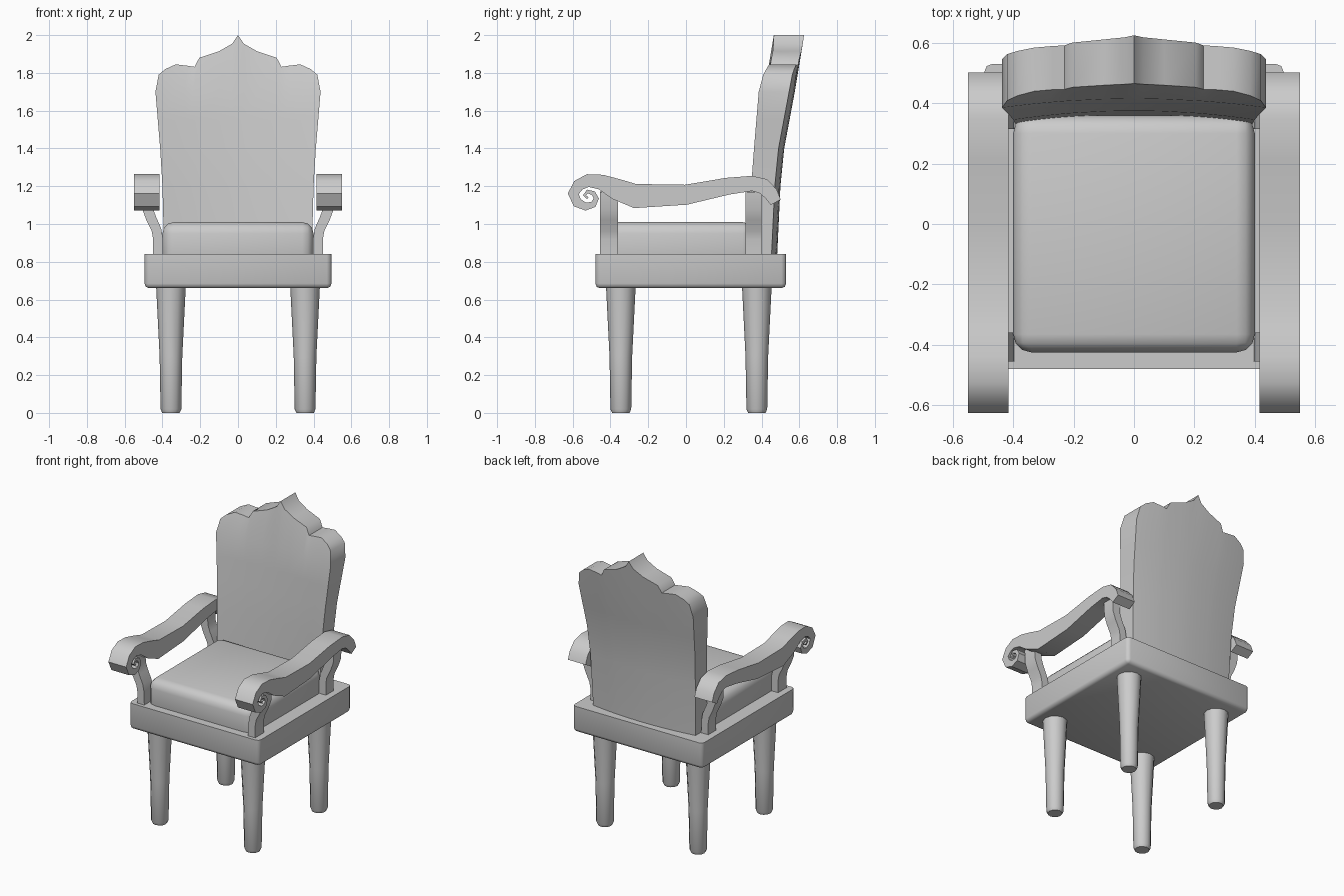
import bpy, bmesh, math
from mathutils import Vector

if "Cube" in bpy.data.objects:
    bpy.data.objects.remove(bpy.data.objects["Cube"])


def finish(bm, name, mirror=False, angle=40):
    bmesh.ops.recalc_face_normals(bm, faces=bm.faces)
    me = bpy.data.meshes.new(name)
    bm.to_mesh(me)
    bm.free()
    ob = bpy.data.objects.new(name, me)
    bpy.context.collection.objects.link(ob)
    bpy.ops.object.select_all(action='DESELECT')
    ob.select_set(True)
    bpy.context.view_layer.objects.active = ob
    bpy.ops.object.shade_smooth_by_angle(angle=math.radians(angle))
    if mirror:
        ob.modifiers.new("Mirror", 'MIRROR')
    return ob


def loft(bm, rings):
    """Skin equal-length closed rings and cap both ends."""
    vs = [[bm.verts.new(p) for p in r] for r in rings]
    n = len(vs[0])
    for a, b in zip(vs, vs[1:]):
        for i in range(n):
            j = (i + 1) % n
            bm.faces.new((a[i], a[j], b[j], b[i]))
    return vs


def rounded_box(name, lo, hi, width, segs, skip_top=False):
    bm = bmesh.new()
    bmesh.ops.create_cube(bm, size=1)
    for v in bm.verts:
        v.co = [(l + h) / 2 + c * (h - l) for l, h, c in zip(lo, hi, v.co)]
    edges = [e for e in bm.edges
             if not (skip_top and all(v.co.z > hi[2] - 1e-4 for v in e.verts))]
    bmesh.ops.bevel(bm, geom=edges, offset=width, segments=segs,
                    profile=0.5, affect='EDGES')
    return finish(bm, name, angle=50)


def band(name, path, lo, hi, to3d):
    """Ribbon of varying half width along a 2D path, extruded lo..hi."""
    rings = []
    for i, (a, b, w) in enumerate(path):
        p, q = path[max(i - 1, 0)], path[min(i + 1, len(path) - 1)]
        t = Vector((q[0] - p[0], q[1] - p[1])).normalized()
        n = Vector((-t.y, t.x)) * w
        rings.append([to3d(a + s * n.x, b + s * n.y, d)
                      for s, d in ((1, lo), (1, hi), (-1, hi), (-1, lo))])
    bm = bmesh.new()
    vs = loft(bm, rings)
    bm.faces.new(vs[0])
    bm.faces.new(vs[-1])
    return finish(bm, name, mirror=True)


def lerp(table, z):
    for (z0, a), (z1, b) in zip(table, table[1:]):
        if z <= z1:
            return a + (b - a) * max(0, (z - z0) / (z1 - z0))
    return table[-1][1]


# Seat frame and cushion
rounded_box("seat_frame", (-0.495, -0.48, 0.66), (0.495, 0.53, 0.84), 0.025, 2, skip_top=True)
rounded_box("seat_cushion", (-0.4, -0.425, 0.76), (0.4, 0.36, 1.01), 0.06, 3)

# Tapered round legs
for name, cy in (("front_legs", -0.345), ("back_legs", 0.375)):
    bm = bmesh.new()
    rings = [[(0.355 + r * math.cos(k * math.tau / 12), cy + r * math.sin(k * math.tau / 12), z)
              for k in range(12)]
             for z, r in ((0, 0.046), (0.02, 0.055), (0.3, 0.06), (0.68, 0.079))]
    vs = loft(bm, rings)
    bm.faces.new(vs[0])
    bm.faces.new(vs[-1])
    finish(bm, name, mirror=True)

# Scrolled armrests: (y, z, half thickness)
arm = [(0.475, 1.115, .03), (0.45, 1.16, .038), (0.41, 1.2, .042), (0.35, 1.215, .04),
       (0.22, 1.2, .045), (0.0, 1.155, .053), (-0.27, 1.148, .064), (-0.37, 1.185, .056),
       (-0.45, 1.222, .04), (-0.52, 1.23, .034), (-0.57, 1.205, .031), (-0.597, 1.16, .029),
       (-0.575, 1.112, .026), (-0.53, 1.092, .021), (-0.49, 1.104, .017),
       (-0.475, 1.135, .014), (-0.49, 1.163, .012), (-0.522, 1.172, .01),
       (-0.538, 1.152, .008), (-0.52, 1.137, .006)]
band("armrests", arm, 0.415, 0.55, lambda a, b, d: (d, a, b))

# Curved arm posts: (x, z, half thickness)
post = [(0.423, 0.82, .027), (0.423, 0.92, .026), (0.432, 0.97, .026),
        (0.46, 1.03, .027), (0.478, 1.08, .028), (0.482, 1.17, .028)]
for name, y0, y1 in (("front_arm_posts", -0.455, -0.36), ("back_arm_posts", 0.315, 0.40)):
    band(name, post, y0, y1, lambda a, b, d: (a, d, b))

# Backrest: leaning, curved across, with a scalloped crest
crest = [(0, 2.0), (.03, 1.955), (.1, 1.915), (.205, 1.88), (.23, 1.832),
         (.27, 1.838), (.33, 1.845), (.385, 1.82), (.42, 1.79)]
crest = [(-x, z) for x, z in crest[:0:-1]] + crest
half = [(.82, .39), (1.2, .4), (1.4, .412), (1.7, .437), (1.79, .42), (2, .42)]
front = [(.82, .328), (1.2, .345), (1.4, .36), (1.7, .385), (1.78, .405), (1.84, .428), (2, .435)]
rear = [(.82, .452), (1.2, .47), (1.4, .49), (1.84, .572), (2, .595)]


def back_point(x, z, table):
    u = x / 0.42
    return (u * lerp(half, z), lerp(table, z) + 0.03 * (1 - u * u), z)


rings = []
for row in (0.82, 1.2, 1.4, 1.55, 1.7, None):
    pts = [(x, row or z) for x, z in crest]
    rings.append([back_point(x, z, front) for x, z in pts]
                 + [back_point(x, z, rear) for x, z in reversed(pts)])
bm = bmesh.new()
vs = loft(bm, rings)
n = len(vs[0])
for ring in (vs[0], vs[-1]):
    for i in range(n // 2 - 1):
        bm.faces.new((ring[i], ring[i + 1], ring[n - 2 - i], ring[n - 1 - i]))
finish(bm, "backrest", angle=45)
